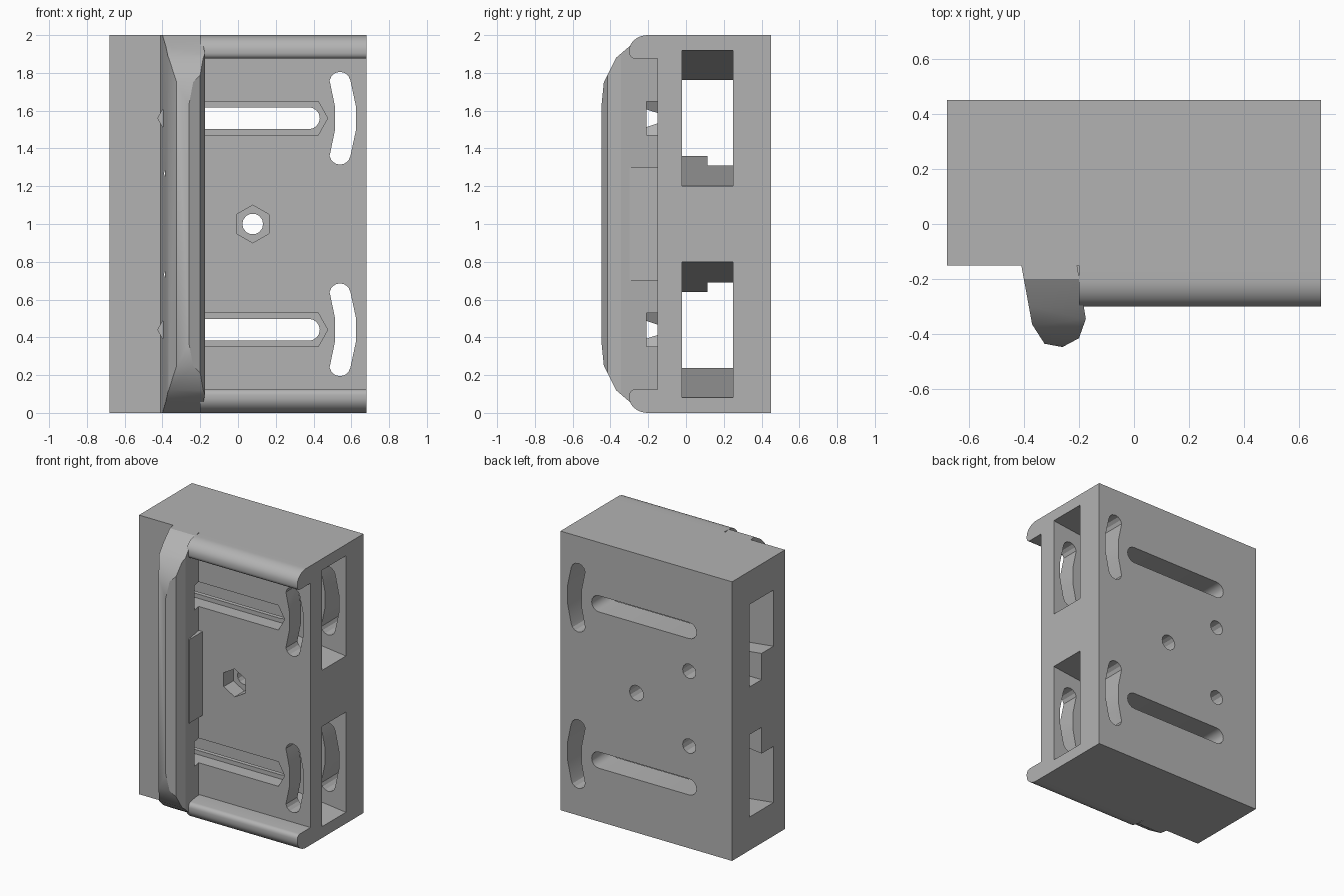
import bpy, bmesh, math

cube = bpy.data.objects.get("Cube")
if cube:
    bpy.data.objects.remove(cube)

grey = bpy.data.materials.new("plain grey")
grey.use_nodes = True
grey.diffuse_color = (0.45, 0.45, 0.45, 1)
grey.node_tree.nodes["Principled BSDF"].inputs["Base Color"].default_value = (0.45, 0.45, 0.45, 1)

PLACE = {
    "x": lambda t, u, v: (t, u, v),
    "y": lambda t, u, v: (u, t, v),
    "z": lambda t, u, v: (u, v, t),
}


def prism(name, axis, start, end, pts, end_pts=None):
    """Extrude a 2D outline along an axis, optionally tapering to a second outline."""
    bm = bmesh.new()
    place = PLACE[axis]
    a = [bm.verts.new(place(start, *p)) for p in pts]
    b = [bm.verts.new(place(end, *p)) for p in (end_pts or pts)]
    bm.faces.new(a)
    bm.faces.new(b[::-1])
    for i in range(len(a)):
        j = (i + 1) % len(a)
        bm.faces.new((a[j], a[i], b[i], b[j]))
    bmesh.ops.recalc_face_normals(bm, faces=bm.faces)
    mesh = bpy.data.meshes.new(name)
    bm.to_mesh(mesh)
    bm.free()
    mesh.materials.append(grey)
    obj = bpy.data.objects.new(name, mesh)
    bpy.context.collection.objects.link(obj)
    return obj


def rect(u0, u1, v0, v1):
    return [(u0, v0), (u1, v0), (u1, v1), (u0, v1)]


def arc(u, v, r, a0, a1, n, r2=None):
    angles = [math.radians(a0 + (a1 - a0) * i / n) for i in range(n + 1)]
    return [(u + r * math.cos(t), v + (r2 or r) * math.sin(t)) for t in angles]


def ring(u, v, r, n, turn=0):
    return arc(u, v, r, turn, turn + 360, n)[:-1]


def mirror_z(pts):
    return [(u, 2 - v) for u, v in pts]


def boolean(obj, tools, operation="DIFFERENCE"):
    bpy.ops.object.select_all(action="DESELECT")
    bpy.context.view_layer.objects.active = obj
    obj.select_set(True)
    for tool in tools:
        mod = obj.modifiers.new("cut", "BOOLEAN")
        mod.operation, mod.solver, mod.object = operation, "EXACT", tool
        bpy.ops.object.modifier_apply(modifier=mod.name)


# Main block
block = prism("main_block", "x", -0.68, 0.68, rect(-0.15, 0.45, 0, 2))

# Slanted ridge: plan section trimmed by its rounded side outline
section = [(-0.413, -0.13), (-0.37, -0.365), (-0.325, -0.435), (-0.26, -0.447),
           (-0.2, -0.415), (-0.175, -0.345), (-0.21, -0.13)]
ridge = prism("clamp_ridge", "z", 0, 2, section)
upper = [(-0.1, 2), (-0.2, 2), (-0.3, 1.94), (-0.37, 1.88), (-0.435, 1.75), (-0.45, 1.6)]
trim = prism("ridge_trim", "x", -0.6, 0, upper + mirror_z(upper)[::-1])
boolean(ridge, [trim], "INTERSECT")

# Locking pad in the undercut of the ridge
pad = prism("locking_pad", "z", 0.7, 1.3, rect(-0.25, -0.176, -0.3, -0.14))

# Hooked lips along the top and bottom edges
hook = [(-0.15, 2)] + arc(-0.2, 1.92, 0.1, 90, 180, 10, 0.08)
hook += arc(-0.27, 1.905, 0.03, 180, 270, 4) + [(-0.15, 1.875)]
lips = [prism("top_lip", "x", -0.2, 0.68, hook),
        prism("bottom_lip", "x", -0.2, 0.68, mirror_z(hook))]

# Central bolt hole with hexagonal nut seat
cutters = [prism("bolt_hole", "y", -0.6, 0.6, ring(0.078, 1, 0.055, 14)),
           prism("nut_seat", "y", -0.6, -0.04, ring(0.078, 1, 0.1, 6, 30))]

for side in (-1, 1):
    mid = 1 + side * 0.56

    # Long adjustment slot, and the pointed nut channel in front of it
    slot = arc(0.375, mid, 0.058, -90, 90, 8) + arc(-0.34, mid, 0.058, 90, 270, 8)
    cutters.append(prism("long_slot", "y", -0.21, 0.6, slot))
    channel = [(-0.425, mid), (-0.375, mid - 0.088), (0.425, mid - 0.088),
               (0.475, mid), (0.425, mid + 0.088), (-0.375, mid + 0.088)]
    cutters.append(prism("nut_channel", "y", -0.21, -0.05, channel))

    # Curved slot near the open side
    r = 0.056
    curve = arc(0.54, mid + 0.19, r, 10, 170, 6)
    curve += [(0.514, mid + 0.06), (0.514, mid - 0.06)]
    curve += arc(0.54, mid - 0.19, r, 190, 350, 6)
    curve += [(0.625, mid - 0.06), (0.625, mid + 0.06)]
    cutters.append(prism("curved_slot", "y", -0.6, 0.6, curve))

    # Tapered pocket passing through from side to side
    cutters.append(prism("tapered_pocket", "x", -0.69, 0.69,
                         rect(-0.02, 0.25, mid - 0.2, mid + 0.2),
                         rect(-0.02, 0.25, mid - 0.36, mid + 0.36)))

    # Ridge screw hole from the back, with a nut slot from the side
    screw = 1 + side * 0.268
    cutters.append(prism("screw_hole", "y", -0.28, 0.6, ring(-0.34, screw, 0.052, 12)))
    cutters.append(prism("nut_slot", "x", -0.8, -0.25,
                         rect(0.115, 0.25, screw - 0.097, screw + 0.097)))

for part in (block, ridge):
    boolean(part, cutters)
for tool in cutters + [trim]:
    bpy.data.objects.remove(tool)

# Smooth the rounded faces, keep the edges crisp
bpy.ops.object.select_all(action="DESELECT")
for part in [block, ridge, pad] + lips:
    part.select_set(True)
bpy.context.view_layer.objects.active = block
bpy.ops.object.shade_smooth_by_angle(angle=math.radians(25))
